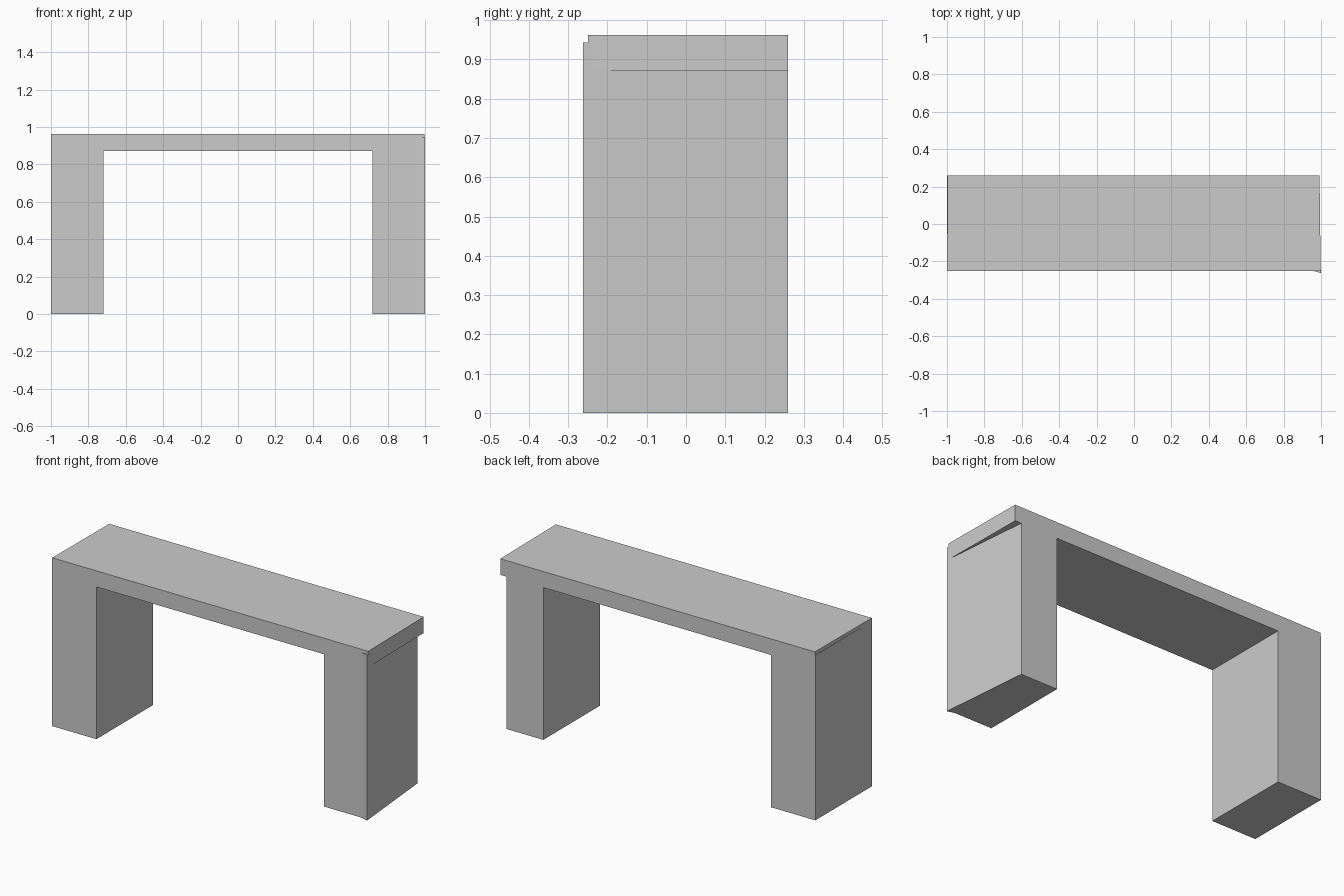
import bpy

if "Cube" in bpy.data.objects:
    bpy.data.objects.remove(bpy.data.objects["Cube"])

def prism(name, outline, z0, z1):
    """Extrude a counter-clockwise plan outline from z0 to z1."""
    n = len(outline)
    verts = [(x, y, z) for z in (z0, z1) for x, y in outline]
    faces = [tuple(reversed(range(n))), tuple(range(n, 2 * n))]
    faces += [(i, (i + 1) % n, n + (i + 1) % n, n + i) for i in range(n)]
    mesh = bpy.data.meshes.new(name)
    mesh.from_pydata(verts, [], faces)
    obj = bpy.data.objects.new(name, mesh)
    bpy.context.collection.objects.link(obj)
    return obj

FRONT, BACK = -0.25, 0.26
SEAT_BOTTOM, SEAT_TOP, LEG_TOP = 0.87, 0.962, 0.943

# Seat slab, ends very slightly out of square
prism("seat", [(-1.0, FRONT), (0.998, FRONT), (0.992, BACK), (-0.996, BACK)],
      SEAT_BOTTOM, SEAT_TOP)

# Left slab leg, let into the seat
prism("left_leg", [(-1.0, FRONT), (-0.72, FRONT), (-0.72, BACK), (-1.0, BACK)],
      0.0, LEG_TOP)

# Right slab leg: outer face skewed, with a small lip at the front corner
prism("right_leg", [(0.72, FRONT), (0.955, FRONT), (1.0, -0.262),
                    (0.952, BACK), (0.72, BACK)],
      0.0, LEG_TOP)
